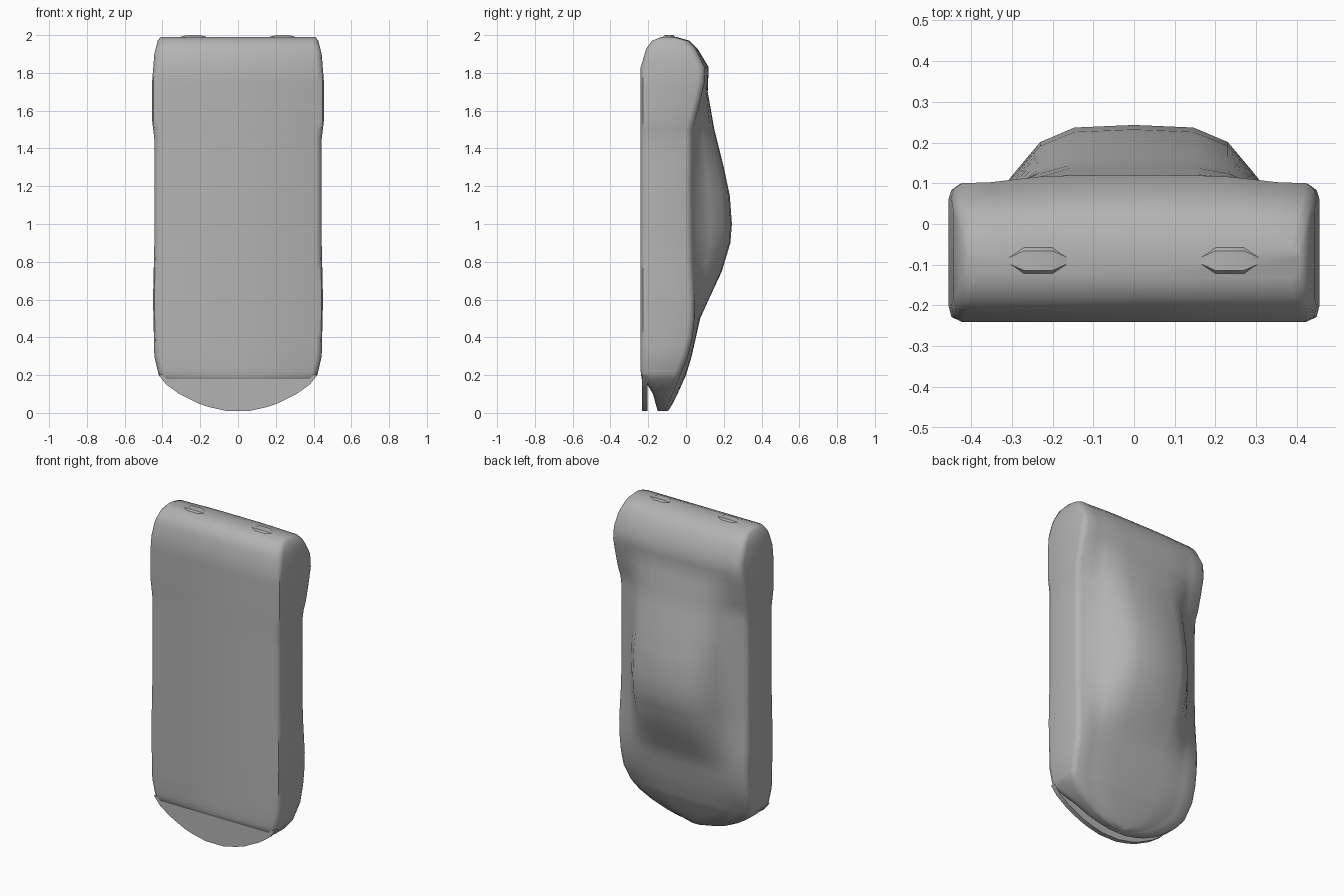
import bpy
import bmesh
from math import radians

if "Cube" in bpy.data.objects:
    bpy.data.objects.remove(bpy.data.objects["Cube"], do_unlink=True)

# Single plain body colour
grey = bpy.data.materials.new("body grey")
grey.use_nodes = True
colour = (0.45, 0.45, 0.45, 1)
grey.diffuse_color = colour
grey.node_tree.nodes["Principled BSDF"].inputs["Base Color"].default_value = colour

# Profiles along the height, as (z, value) pairs
HALF_WIDTH = [(0.01, .06), (.03, .15), (.05, .21), (.1, .31), (.15, .38), (.2, .42),
              (.3, .443), (.6, .45), (.9, .443), (1.45, .443), (1.55, .455),
              (1.75, .455), (1.9, .443), (1.97, .425), (1.99, .41)]
UNDERSIDE = [(0.01, -.15), (.1, -.175), (.15, -.205), (.18, -.235), (.22, -.24),
             (1.83, -.24), (1.93, -.21), (1.97, -.18), (1.99, -.13)]
SHOULDER = [(0.01, -.11), (.1, -.07), (.2, -.03), (.3, .01), (.4, .035), (.5, .045),
            (.6, .045), (.8, .035), (1.2, .03), (1.5, .035), (1.65, .075), (1.75, .098),
            (1.83, .1), (1.93, .05), (1.97, .01), (1.99, -.06)]
ROOF = [(0.01, -.095), (.05, -.07), (.1, -.045), (.2, 0), (.3, .03), (.5, .075),
        (.6, .12), (.75, .19), (.9, .235), (1, .243), (1.15, .232), (1.3, .2),
        (1.5, .15), (1.7, .115), (1.83, .12), (1.93, .06), (1.97, .02), (1.99, -.05)]


def sample(profile, z):
    """Linear value of a profile at height z."""
    for (z0, v0), (z1, v1) in zip(profile, profile[1:]):
        if z <= z1:
            return v0 + (v1 - v0) * max(0, z - z0) / (z1 - z0)
    return profile[-1][1]


def section(z):
    """Closed car cross-section: flat floor, upright sides, tapering cabin."""
    w, floor, side, top = (sample(p, z) for p in (HALF_WIDTH, UNDERSIDE, SHOULDER, ROOF))
    rise = top - side
    edge = min(.03, (side - floor) * .3)
    half = [(.93 * w, floor), (.985 * w, floor + edge * .4), (w, floor + edge * 1.3),
            (w, side - edge * 1.2), (.985 * w, side - edge * .5), (.94 * w, side),
            (.78 * w, side + .13 * rise), (.66 * w, side + .45 * rise),
            (.52 * w, side + .8 * rise), (.33 * w, side + .97 * rise)]
    ring = [(0, floor)] + half + [(0, top)] + [(-x, y) for x, y in reversed(half)]
    return [(x, y, z) for x, y in ring]


def loft(name, rings):
    """Skin a stack of equal rings and cap both ends."""
    bm = bmesh.new()
    loops = [[bm.verts.new(p) for p in ring] for ring in rings]
    for low, high in zip(loops, loops[1:]):
        for i in range(len(low)):
            j = (i + 1) % len(low)
            bm.faces.new((low[i], low[j], high[j], high[i]))
    bm.faces.new(loops[0])
    bm.faces.new(loops[-1])
    bmesh.ops.recalc_face_normals(bm, faces=bm.faces)
    mesh = bpy.data.meshes.new(name)
    bm.to_mesh(mesh)
    bm.free()
    obj = bpy.data.objects.new(name, mesh)
    bpy.context.collection.objects.link(obj)
    mesh.materials.append(grey)
    bpy.ops.object.select_all(action="DESELECT")
    obj.select_set(True)
    bpy.context.view_layer.objects.active = obj
    bpy.ops.object.shade_smooth_by_angle(angle=radians(50))
    return obj


# Car shell: a station at every profile break plus an even spacing
heights = {z for p in (HALF_WIDTH, UNDERSIDE, SHOULDER, ROOF) for z, v in p}
heights |= {round(.25 + .1 * i, 2) for i in range(16)}
loft("car_body", [section(z) for z in sorted(heights)])

# Thin lip under the nose, following the rounded front outline
outline = [(sample(HALF_WIDTH, z), z) for z in (.01, .03, .05, .1, .15, .2)]
outline += [(-x, z) for x, z in reversed(outline)]
loft("front_lip", [[(x, y, z) for x, z in outline] for y in (-.234, -.205)])

# Two small raised tail trims on the rear edge
for label, sign in (("left", 1), ("right", -1)):
    rings = []
    for x, r in ((.16, .01), (.2, .04), (.27, .04), (.31, .01)):
        rings.append([(sign * x, -.09 - r, 1.98), (sign * x, -.09 + r, 1.98),
                      (sign * x, -.09 + r * .6, 1.985 + r * .375),
                      (sign * x, -.09 - r * .6, 1.985 + r * .375)])
    loft(label + "_tail_trim", rings)
